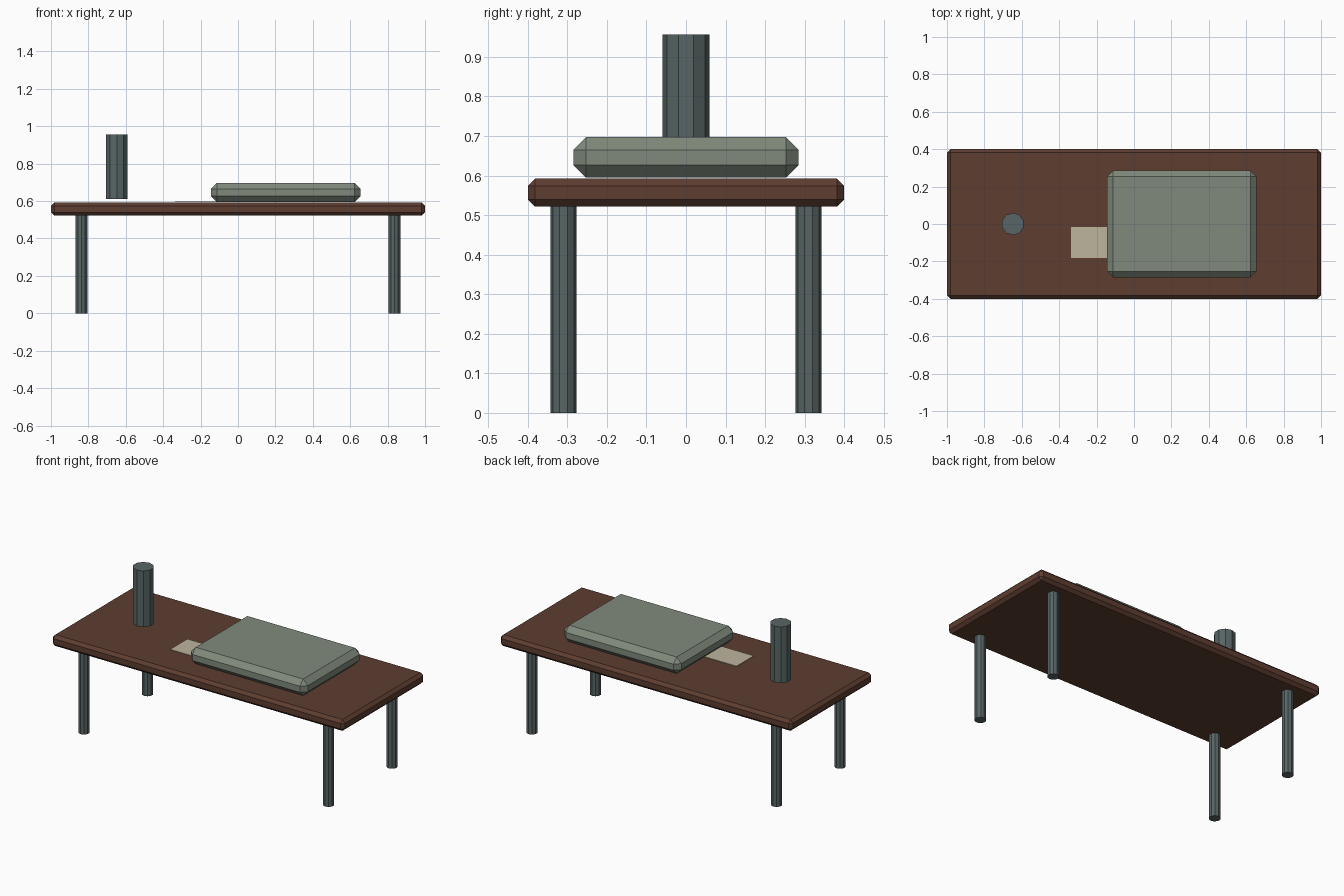
import bpy
import math

if "Cube" in bpy.data.objects:
    bpy.data.objects.remove(bpy.data.objects["Cube"])


def srgb(r, g, b):
    def lin(c):
        c /= 255
        return c / 12.92 if c <= 0.04045 else ((c + 0.055) / 1.055) ** 2.4
    return (lin(r), lin(g), lin(b), 1)


def material(name, rgb):
    m = bpy.data.materials.new(name)
    m.diffuse_color = srgb(*rgb)
    m.use_nodes = True
    m.node_tree.nodes["Principled BSDF"].inputs["Base Color"].default_value = m.diffuse_color
    return m


WOOD = material("dark_brown_wood", (94, 61, 48))
METAL = material("slate_grey", (88, 101, 101))
FABRIC = material("sage_grey", (128, 138, 124))
PAPER = material("paper_cream", (190, 181, 158))


def box(name, lo, hi, mat, chamfer=0):
    """Box between two corners, optionally with single-segment chamfers."""
    bpy.ops.mesh.primitive_cube_add(size=1, location=[(a + b) / 2 for a, b in zip(lo, hi)])
    ob = bpy.context.object
    ob.name = name
    ob.scale = [b - a for a, b in zip(lo, hi)]
    bpy.ops.object.transform_apply(location=False, rotation=False, scale=True)
    ob.data.materials.append(mat)
    if chamfer:
        mod = ob.modifiers.new("chamfer", 'BEVEL')
        mod.width = chamfer
        mod.segments = 1
        mod.limit_method = 'NONE'
    return ob


def cylinder(name, x, y, z0, z1, r, mat):
    bpy.ops.mesh.primitive_cylinder_add(vertices=10, radius=r, depth=z1 - z0,
                                        location=(x, y, (z0 + z1) / 2))
    ob = bpy.context.object
    ob.name = name
    ob.data.materials.append(mat)
    return ob


# Table top
box("table_top", (-1, -0.4, 0.522), (1, 0.4, 0.592), WOOD, 0.018)

# Four legs
for sx, side in ((-1, "left"), (1, "right")):
    for sy, end in ((-1, "front"), (1, "back")):
        cylinder(f"{end}_{side}_leg", sx * 0.837, sy * 0.31, 0, 0.523, 0.033, METAL)

# Things lying on the table: case, cup, paper sheet
box("case", (-0.145, -0.285, 0.595), (0.655, 0.285, 0.697), FABRIC, 0.032)
cylinder("cup", -0.648, 0, 0.61, 0.957, 0.06, METAL)
box("paper_sheet", (-0.336, -0.183, 0.595), (-0.10, -0.015, 0.598), PAPER)
